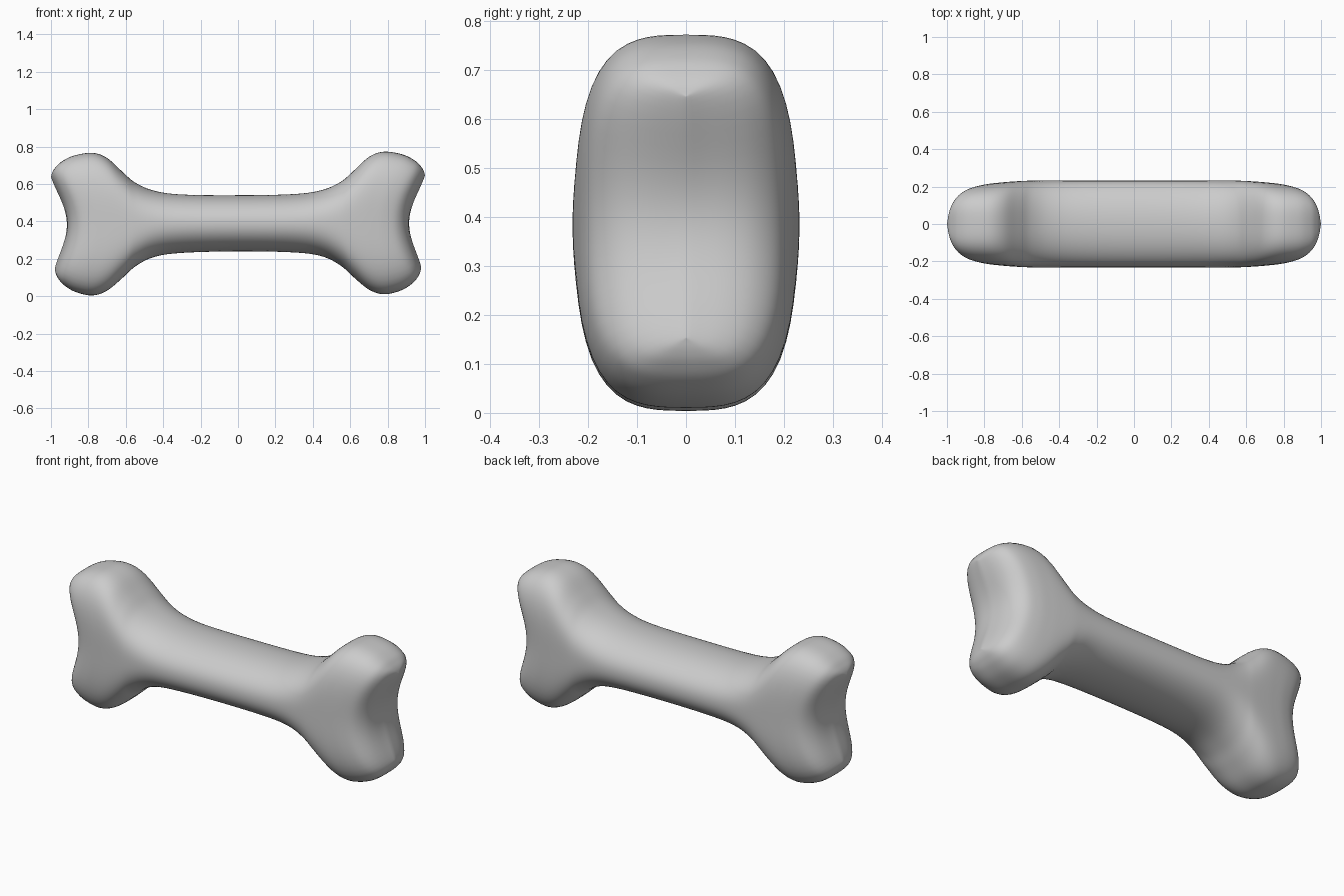
import bpy, bmesh
from math import sin, cos, pi

if "Cube" in bpy.data.objects:
    bpy.data.objects.remove(bpy.data.objects["Cube"])

# Stations from the middle to one end:
# top x, top z, mid x, bottom x, bottom z, half depth, roundness exponent
half = [
    (0.00, .540, .000, .00, .240, .232, 2.15),
    (0.30, .546, .300, .30, .234, .232, 2.15),
    (0.45, .568, .430, .45, .213, .232, 2.25),
    (0.55, .612, .520, .55, .163, .232, 2.5),
    (0.62, .672, .580, .62, .100, .231, 2.8),
    (0.70, .745, .650, .70, .035, .227, 3.1),
    (0.78, .773, .710, .78, .010, .222, 3.2),
    (0.88, .758, .780, .87, .030, .213, 3.3),
    (0.945, .726, .845, .93, .066, .193, 3.5),
    (0.977, .695, .887, .96, .100, .150, 4.0),
    (0.993, .670, .908, .974, .128, .090, 4.3),
    (1.00, .645, .915, .98, .155, .000, 4.5),
]


def mirrored(k):
    return (-k[0], k[1], -k[2], -k[3], k[4], k[5], k[6])


def catmull(a, b, c, d, t):
    return [.5 * (2 * q + (r - p) * t + (2 * p - 5 * q + 4 * r - s) * t * t
                  + (3 * q - p - 3 * r + s) * t ** 3)
            for p, q, r, s in zip(a, b, c, d)]


def extend(a, b):
    return tuple(2 * p - q for p, q in zip(a, b))


keys = [mirrored(k) for k in reversed(half[1:])] + half
keys = [extend(keys[0], keys[1])] + keys + [extend(keys[-1], keys[-2])]

# Smooth stations along the whole length
STEPS, SEGS = 6, 72
stations = []
for i in range(1, len(keys) - 2):
    for j in range(STEPS):
        stations.append(catmull(*keys[i - 1:i + 3], j / STEPS))
stations.append(list(keys[-2]))

# Loft of bowed superellipse rings, closing to a curved line at each end
bm = bmesh.new()
rings = []
for tx, tz, mx, bx, bz, depth, n in stations:
    ring = []
    for k in range(SEGS):
        c, s = cos(2 * pi * k / SEGS), sin(2 * pi * k / SEGS)
        r = (abs(c) ** n + abs(s) ** n) ** (-1 / n)
        v, y = c * r, s * r * max(depth, 0)
        bow = v * v * (1.6 - .6 * v * v)
        x = mx + v * (tx - bx) / 2 + bow * ((tx + bx) / 2 - mx)
        z = (tz + bz) / 2 + v * (tz - bz) / 2
        ring.append(bm.verts.new((x, y, z + .008 * min(x, 0))))
    rings.append(ring)
for a, b in zip(rings, rings[1:]):
    for k in range(SEGS):
        m = (k + 1) % SEGS
        bm.faces.new((a[k], a[m], b[m], b[k]))
bmesh.ops.remove_doubles(bm, verts=bm.verts, dist=1e-5)
bmesh.ops.recalc_face_normals(bm, faces=bm.faces)
for f in bm.faces:
    f.smooth = True

mesh = bpy.data.meshes.new("bone")
bm.to_mesh(mesh)
bm.free()
bone = bpy.data.objects.new("bone", mesh)
bpy.context.collection.objects.link(bone)

# Light smoothing of the knob tips
relax = bone.modifiers.new("relax", 'SMOOTH')
relax.factor = .5
relax.iterations = 4
